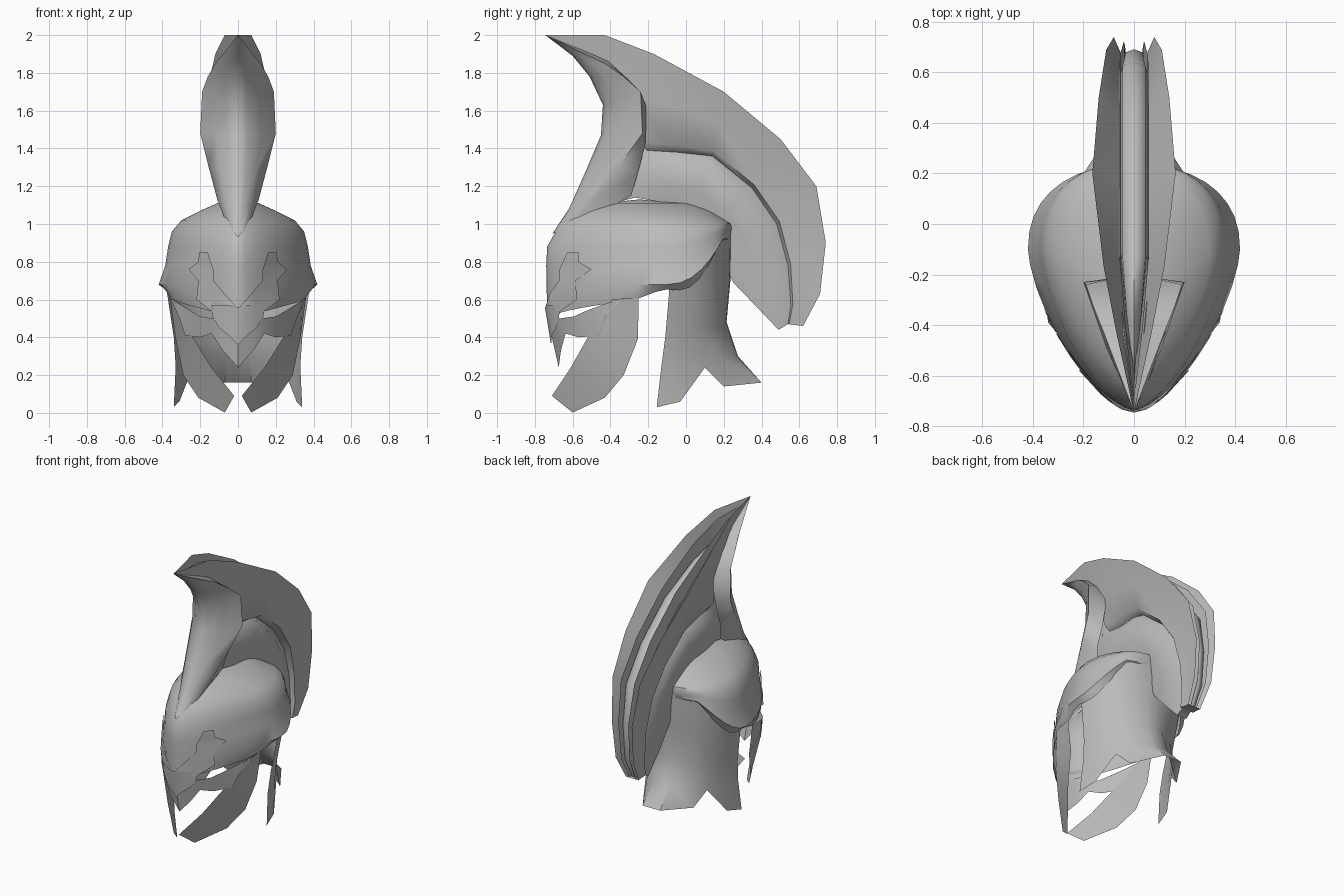
import bpy, bmesh, math

steel = bpy.data.materials.new("grey_steel")
steel.diffuse_color = (0.50, 0.50, 0.50, 1)


def sheet(name, rows, angle=40):
    """Skin a grid of right-hand points and mirror it across x = 0."""
    bm = bmesh.new()
    for s in (1, -1):
        grid = [[bm.verts.new((s * x, y, z)) for x, y, z in r] for r in rows]
        for a, b in zip(grid, grid[1:]):
            for i in range(len(a) - 1):
                q = [a[i], a[i + 1], b[i + 1], b[i]]
                bm.faces.new(q if s > 0 else q[::-1])
    bmesh.ops.remove_doubles(bm, verts=bm.verts, dist=0.0008)
    bmesh.ops.dissolve_degenerate(bm, edges=bm.edges, dist=0.0005)
    bmesh.ops.recalc_face_normals(bm, faces=bm.faces)
    me = bpy.data.meshes.new(name)
    bm.to_mesh(me)
    bm.free()
    me.materials.append(steel)
    ob = bpy.data.objects.new(name, me)
    bpy.context.collection.objects.link(ob)
    bpy.context.view_layer.objects.active = ob
    ob.select_set(True)
    bpy.ops.object.shade_smooth_by_angle(angle=math.radians(angle))
    ob.select_set(False)
    return ob


POINT = 1.5  # plan exponent of the pointed front


def face_y(x, z):
    """Depth of the face plates: pointed plan, receding towards the chin."""
    w = 0.42 - 0.2 * max(0, z - 0.65)
    y = -0.1 - 0.64 * max(0, 1 - (x / w) ** POINT) ** (1 / POINT)
    return y + 0.07 * max(0, (0.5 - z) / 0.26)


def plate(name, line_a, line_b, off=0.0):
    """Strip between two (x, z) lines, wrapped on the face."""
    sheet(name, [[(x, max(-0.747, face_y(x, z) - off), z) for x, z in line]
                 for line in (line_a, line_b)])


# Dome: z, half width, front y, middle y, back y
rings = [(0.60, 0.385, -0.735, -0.10, 0.21), (0.68, 0.42, -0.738, -0.10, 0.235),
         (0.78, 0.385, -0.74, -0.10, 0.24), (0.88, 0.37, -0.735, -0.10, 0.245),
         (0.96, 0.35, -0.69, -0.11, 0.24), (1.02, 0.30, -0.645, -0.13, 0.21),
         (1.07, 0.20, -0.56, -0.18, 0.13), (1.11, 0.11, -0.44, -0.22, 0.03),
         (1.13, 0.0, -0.25, -0.25, -0.25)]
N = 18
dome = []
for k, (z, w, f, m, b) in enumerate(rings):
    row = []
    for i in range(N + 1):
        a = math.pi * i / N
        s, c = math.sin(a), math.cos(a)
        if i in (0, N):
            s = 0
        e = 2 / POINT if c > 0 else 0.88
        x = w * s ** e
        y = m - (m - f) * abs(c) ** e if c > 0 else m + (b - m) * abs(c) ** e
        zz = z
        if c < 0 and z < 1.02:
            # lower edge climbs towards the nape
            t = min(1, -c * 1.15)
            zz += t * t * 0.30 * (1.02 - z) / 0.42
        if k == 0:
            # brow dips to a point in front, rim rises over the ears
            if c > 0:
                zz = 0.50 + 0.27 * x
            zz += 0.05 * math.exp(-((y + 0.1) / 0.12) ** 2)
        row.append((x, y, zz))
    dome.append(row)
sheet("helmet_dome", dome)

# Neck guard with a notched lower edge
neck = [[(.38, -.09, .66), (.375, -.09, .63), (.34, -.11, .40), (.33, -.13, .25), (.34, -.155, .03)],
        [(.36, .03, .76), (.35, .02, .68), (.31, .00, .42), (.30, -.01, .25), (.31, -.03, .06)],
        [(.29, .14, .90), (.28, .125, .70), (.25, .10, .45), (.24, .10, .33), (.24, .10, .24)],
        [(.20, .20, .95), (.20, .185, .70), (.18, .16, .45), (.18, .18, .30), (.20, .20, .14)],
        [(.07, .235, .95), (.07, .23, .70), (.06, .21, .48), (.06, .27, .30), (.07, .40, .16)],
        [(0, .235, .95), (0, .235, .70), (0, .215, .48), (0, .275, .30), (0, .40, .16)]]
sheet("neck_guard", neck)

# Cheek guards sweeping forward to a point
inner = [(.34, -.39, .60), (.29, -.45, .48), (.24, -.52, .40), (.14, -.61, .24), (.02, -.71, .09)]
outer = [(.36, -.25, .61), (.33, -.255, .39), (.29, -.33, .20), (.21, -.43, .08), (.07, -.60, .002)]
sheet("cheek_guard", [inner, outer])

# Beaked lower mask, below the eye slits
plate("lower_mask",
      [(0, .24), (.08, .33), (.14, .42), (.20, .40), (.28, .41), (.31, .50), (.35, .59)],
      [(0, .55), (.08, .53), (.13, .50), (.20, .51), (.25, .54), (.30, .57), (.36, .61)], 0.004)
# Nose guard over the beak
plate("nose_guard",
      [(0, .36), (.05, .41), (.10, .45), (.135, .51)],
      [(0, .56), (.05, .57), (.10, .57), (.14, .57)], 0.012)
# Horned brow plates
plate("brow_horn",
      [(.16, .85), (.145, .80), (.13, .76), (.13, .70), (.07, .63), (0, .55)],
      [(.205, .85), (.21, .80), (.26, .76), (.21, .70), (.22, .60), (.13, .53)], 0.012)

# Crest stem: ridge (y, z), edge (x, y, z), back (x, y, z)
stem = [((-.72, .93), (.06, -.60, 1.00), (.05, -.50, 1.03)),
        ((-.62, 1.08), (.11, -.49, 1.13), (.075, -.29, 1.15)),
        ((-.535, 1.27), (.155, -.36, 1.30), (.10, -.255, 1.27)),
        ((-.45, 1.47), (.20, -.23, 1.48), (.09, -.215, 1.42)),
        ((-.44, 1.63), (.19, -.24, 1.70), (.06, -.21, 1.62)),
        ((-.51, 1.78), (.16, -.33, 1.78), (.05, -.31, 1.77)),
        ((-.60, 1.89), (.12, -.43, 1.85), (.04, -.42, 1.87)),
        ((-.745, 2.0), (0, -.745, 2.0), (0, -.745, 2.0))]
rows = []
for (ry, rz), (ex, ey, ez), back in stem:
    rows.append([(0, ry, rz),
                 (ex * .25, ry + (ey - ry) * .10, rz + (ez - rz) * .25),
                 (ex * .6, ry + (ey - ry) * .42, rz + (ez - rz) * .5),
                 (ex, ey, ez), back])
sheet("crest_stem", rows, 60)

# Crest stations: blade edge (y, z, half width), channel, bulge (y, z, x), root
stations = [((-.745, 2.0, 0), (-.30, 1.70), (-.30, 1.40, .04), (-.42, 1.10)),
            ((-.43, 2.0, .07), (-.21, 1.39), (-.23, 1.31, .075), (-.27, 1.14)),
            ((-.17, 1.9, .12), (-.05, 1.38), (-.06, 1.33, .085), (-.10, 1.11)),
            ((.20, 1.7, .165), (.14, 1.36), (.11, 1.34, .085), (.05, 1.08)),
            ((.50, 1.45, .14), (.35, 1.19), (.29, 1.17, .08), (.17, 1.00)),
            ((.69, 1.2, .11), (.48, 1.00), (.41, .99, .07), (.22, .93)),
            ((.74, .90, .08), (.54, .78), (.47, .80, .06), (.23, .85)),
            ((.71, .63, .07), (.555, .57), (.50, .60, .05), (.22, .75)),
            ((.62, .46, .05), (.54, .47), (.49, .44, .04), (.25, .69))]
rows = []
for (oy, oz, w), (cy, cz), (my, mz, mx), (by, bz) in stations:
    # feather blades: (x, fraction of the way in from the blade edge)
    c = min(.05, .45 * w)
    fan = [(0, .24), (c * .9, .30), (c * 1.02, .42), (c * 1.1, .08), (c * 1.2, .42), (w, 0),
           (.02 + .60 * w, .5), (.04 + .33 * w, .93), (.035, 1.0)]
    r = [(x, oy + (cy - oy) * f, oz + (cz - oz) * f) for x, f in fan]
    r += [(mx, my, mz),
          (mx * .95, my + (by - my) * .6, mz + (bz - mz) * .6),
          (mx * .7, by, bz)]
    rows.append(r)
rows.append([(0, y, z) for x, y, z in rows[-1]])  # closed lower end
sheet("plume_crest", rows, 60)
